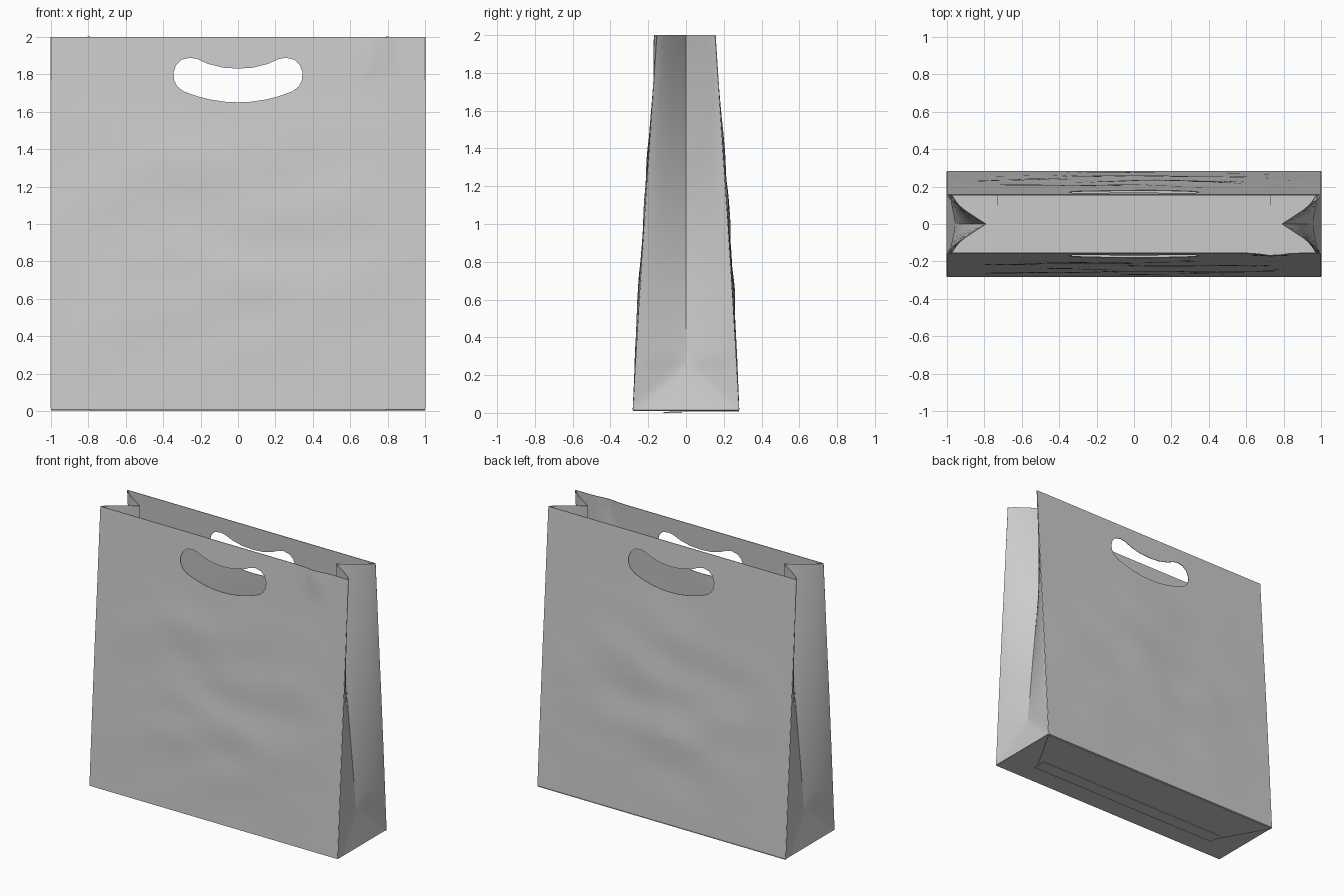
import bpy, bmesh, math
from mathutils import Vector, noise

if "Cube" in bpy.data.objects:
    bpy.data.objects.remove(bpy.data.objects["Cube"])

BASE, TOP, APEX, PAPER = 0.014, 2.0, 0.27, 0.004
PROFILE = [(0, .281), (.6, .246), (1.0, .221), (1.4, .194), (2.0, .155)]


def half_depth(z):
    for (z0, h0), (z1, h1) in zip(PROFILE, PROFILE[1:]):
        if z <= z1:
            return h0 + (h1 - h0) * (z - z0) / (z1 - z0)
    return PROFILE[-1][1]


def make_object(name, bm):
    mesh = bpy.data.meshes.new(name)
    bm.to_mesh(mesh)
    bm.free()
    obj = bpy.data.objects.new(name, mesh)
    bpy.context.collection.objects.link(obj)
    return obj


def apply(obj, mod):
    bpy.ops.object.select_all(action='DESELECT')
    obj.select_set(True)
    bpy.context.view_layer.objects.active = obj
    bpy.ops.object.modifier_apply(modifier=mod.name)


def thicken(obj, thickness=PAPER):
    mod = obj.modifiers.new("paper", 'SOLIDIFY')
    mod.thickness, mod.offset = thickness, 0
    apply(obj, mod)


def smooth(obj, angle):
    bpy.ops.object.select_all(action='DESELECT')
    obj.select_set(True)
    bpy.context.view_layer.objects.active = obj
    bpy.ops.object.shade_smooth_by_angle(angle=math.radians(angle))


def sheet(name, us, vs, place):
    """Grid surface, each vertex positioned by place(u, v)."""
    bm = bmesh.new()
    rows = [[bm.verts.new(place(u, v)) for u in us] for v in vs]
    for a, b in zip(rows, rows[1:]):
        for i in range(len(us) - 1):
            bm.faces.new((a[i], a[i + 1], b[i + 1], b[i]))
    bmesh.ops.triangulate(bm, faces=bm.faces[:])
    obj = make_object(name, bm)
    thicken(obj)
    return obj


# handle cutter: kidney outline, right half mirrored
half = [(0, 1.83), (.08, 1.835), (.16, 1.855), (.215, 1.88), (.255, 1.888), (.30, 1.878),
        (.33, 1.85), (.344, 1.81), (.342, 1.77), (.325, 1.735), (.29, 1.708), (.22, 1.683),
        (.15, 1.665), (.07, 1.653), (0, 1.65)]
outline = half + [(-x, z) for x, z in half[-2:0:-1]]
bm = bmesh.new()
face = bm.faces.new([bm.verts.new((x, -.5, z)) for x, z in outline])
ext = bmesh.ops.extrude_face_region(bm, geom=[face])
bmesh.ops.translate(bm, vec=(0, 1, 0), verts=[v for v in ext["geom"] if isinstance(v, bmesh.types.BMVert)])
bmesh.ops.recalc_face_normals(bm, faces=bm.faces[:])
cutter = make_object("handle_cutter", bm)
cutter.hide_render = True


# wrinkled front and back panels with handle holes
def panel(name, side, seed):
    def place(x, z):
        fade = max(0, 1 - x * x) * max(0, math.sin(math.pi * min(1, z / 1.75)))
        wrinkle = .006 + .014 * noise.noise(Vector((x * 2.2 + seed, seed, z * 4)))
        y = half_depth(z) + fade * wrinkle
        if side < 0 and z > 1.78:      # small dent near the mouth
            y += .013 * math.exp(-((x - .74) / .07) ** 2) * min(1, (z - 1.78) / .15)
        return (x, side * y, z)
    xs = [-1 + i / 18 for i in range(37)]
    zs = [BASE + (TOP - BASE) * i / 36 for i in range(37)]
    obj = sheet(name, xs, zs, place)
    cut = obj.modifiers.new("handle", 'BOOLEAN')
    cut.operation, cut.object, cut.solver = 'DIFFERENCE', cutter, 'EXACT'
    apply(obj, cut)
    smooth(obj, 4)


panel("front_panel", -1, 3.7)
panel("back_panel", 1, 9.2)
bpy.data.objects.remove(cutter)


# folded side gussets with a flat triangle at the foot
def gusset(name, side):
    def place(t, z):
        h = half_depth(z)
        s = max(1e-4, min(1, (z - BASE) / (APEX - BASE)))
        depth = .05 * s if s < 1 else .05 + .16 * (z - APEX) / (TOP - APEX)
        inward = min(1, (1 - abs(t)) / s) ** (1.2 if s == 1 else 1)
        return (side * (1 - depth * inward), t * h, z)
    ts = [i / 10 for i in range(-10, 11)]
    zs = [BASE + (APEX - BASE) * i / 10 for i in range(11)]
    zs += [APEX + (TOP - APEX) * i / 22 for i in range(1, 23)]
    smooth(sheet(name, ts, zs, place), 15)


gusset("right_gusset", 1)
gusset("left_gusset", -1)


# folded bottom: base sheet, inner flaps, outer tapered flap
def flap(name, points, z):
    bm = bmesh.new()
    bm.faces.new([bm.verts.new((x, y, z)) for x, y in points])
    thicken(make_object(name, bm), .003)


flap("bottom_base", [(-1, -.28), (1, -.28), (1, .28), (-1, .28)], .012)
for side, label in ((1, "right"), (-1, "left")):
    flap(label + "_inner_flap",
         [(side * .99, -.275), (side * .73, -.275), (side * .73, .275), (side * .99, .275)], .022)
flap("long_inner_flap", [(-.73, -.275), (.73, -.275), (.73, .1), (-.73, .1)], .017)
flap("bottom_outer_flap", [(-1, .28), (1, .28), (.79, -.09), (-.79, -.09)], .0065)
flap("bottom_seam_flap", [(-.79, -.02), (.79, -.02), (.79, -.12), (-.79, -.12)], .002)
